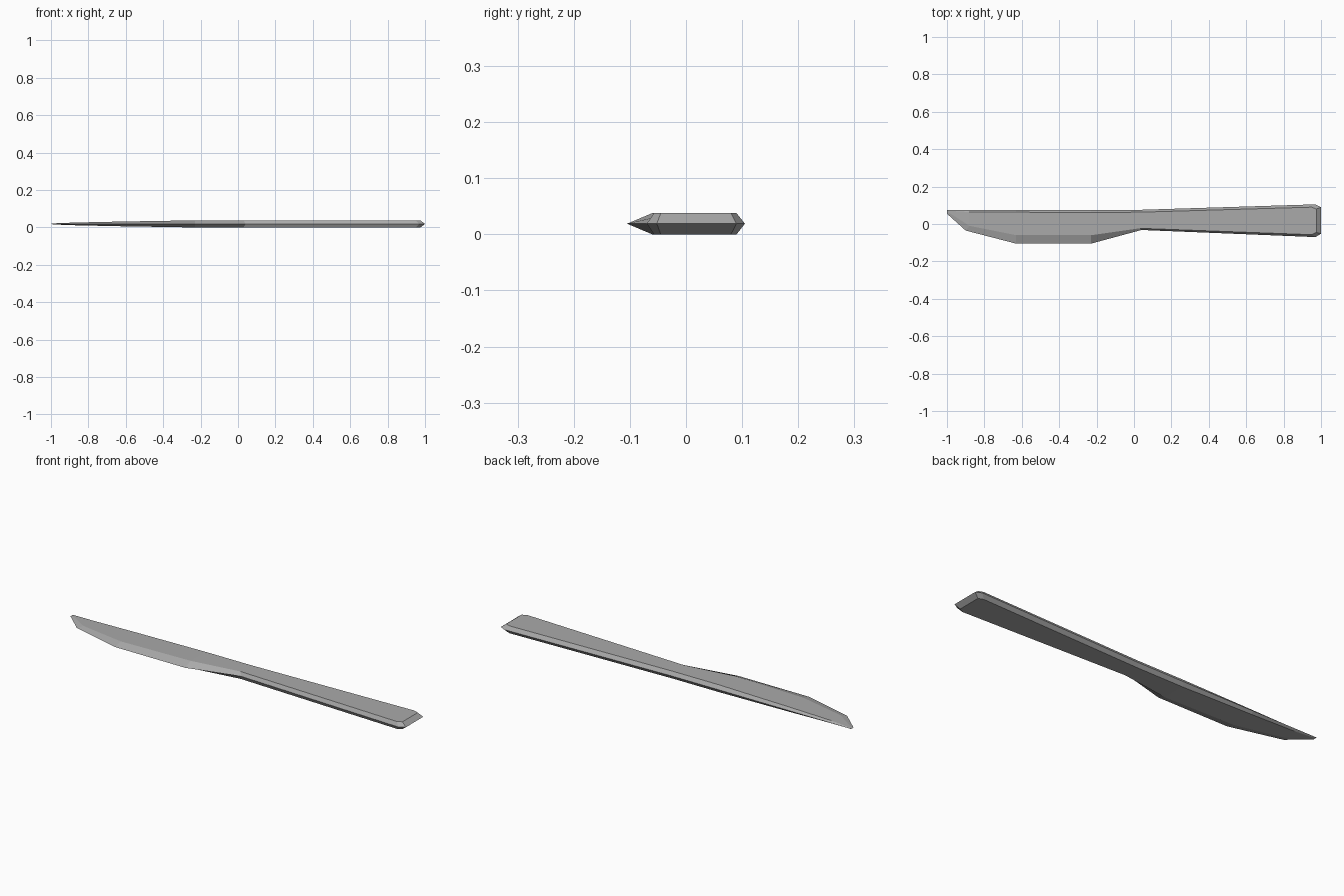
import bpy
import bmesh

if "Cube" in bpy.data.objects:
    bpy.data.objects.remove(bpy.data.objects["Cube"])

MID = 0.019

# Stations from blade tip to handle end:
# rim x, rim front y, rim back y, flat x, flat front y, flat back y, half thickness
stations = [
    (-1.00, 0.055, 0.075, -0.985, 0.058, 0.070, 0.003),
    (-0.90, -0.035, 0.075, -0.88, -0.010, 0.064, 0.007),
    (-0.63, -0.105, 0.075, -0.63, -0.060, 0.063, 0.0125),
    (-0.23, -0.105, 0.075, -0.23, -0.060, 0.062, 0.019),
    (0.04, -0.032, 0.076, 0.03, -0.023, 0.063, 0.019),
    (0.97, -0.070, 0.105, 0.95, -0.057, 0.090, 0.019),
    (1.00, -0.052, 0.090, 0.975, -0.045, 0.080, 0.019),
]

# Steel
steel = bpy.data.materials.new("steel grey")
steel.use_nodes = True
color = (0.40, 0.40, 0.40, 1)
steel.diffuse_color = color
steel.node_tree.nodes["Principled BSDF"].inputs["Base Color"].default_value = color

# Knife body: hexagonal sections bridged along the length
bm = bmesh.new()
rings = []
for rx, rf, rb, fx, ff, fb, h in stations:
    points = [(rx, rf, MID), (fx, ff, MID + h), (fx, fb, MID + h),
              (rx, rb, MID), (fx, fb, MID - h), (fx, ff, MID - h)]
    rings.append([bm.verts.new(p) for p in points])
for a, b in zip(rings, rings[1:]):
    for i in range(6):
        j = (i + 1) % 6
        bm.faces.new((a[i], a[j], b[j], b[i]))

# End facets, split along the rim
for r in (rings[0], rings[-1]):
    bm.faces.new((r[0], r[1], r[2], r[3]))
    bm.faces.new((r[3], r[4], r[5], r[0]))
bmesh.ops.recalc_face_normals(bm, faces=bm.faces)

mesh = bpy.data.meshes.new("knife_body")
bm.to_mesh(mesh)
bm.free()
mesh.materials.append(steel)
knife = bpy.data.objects.new("knife_body", mesh)
bpy.context.collection.objects.link(knife)
